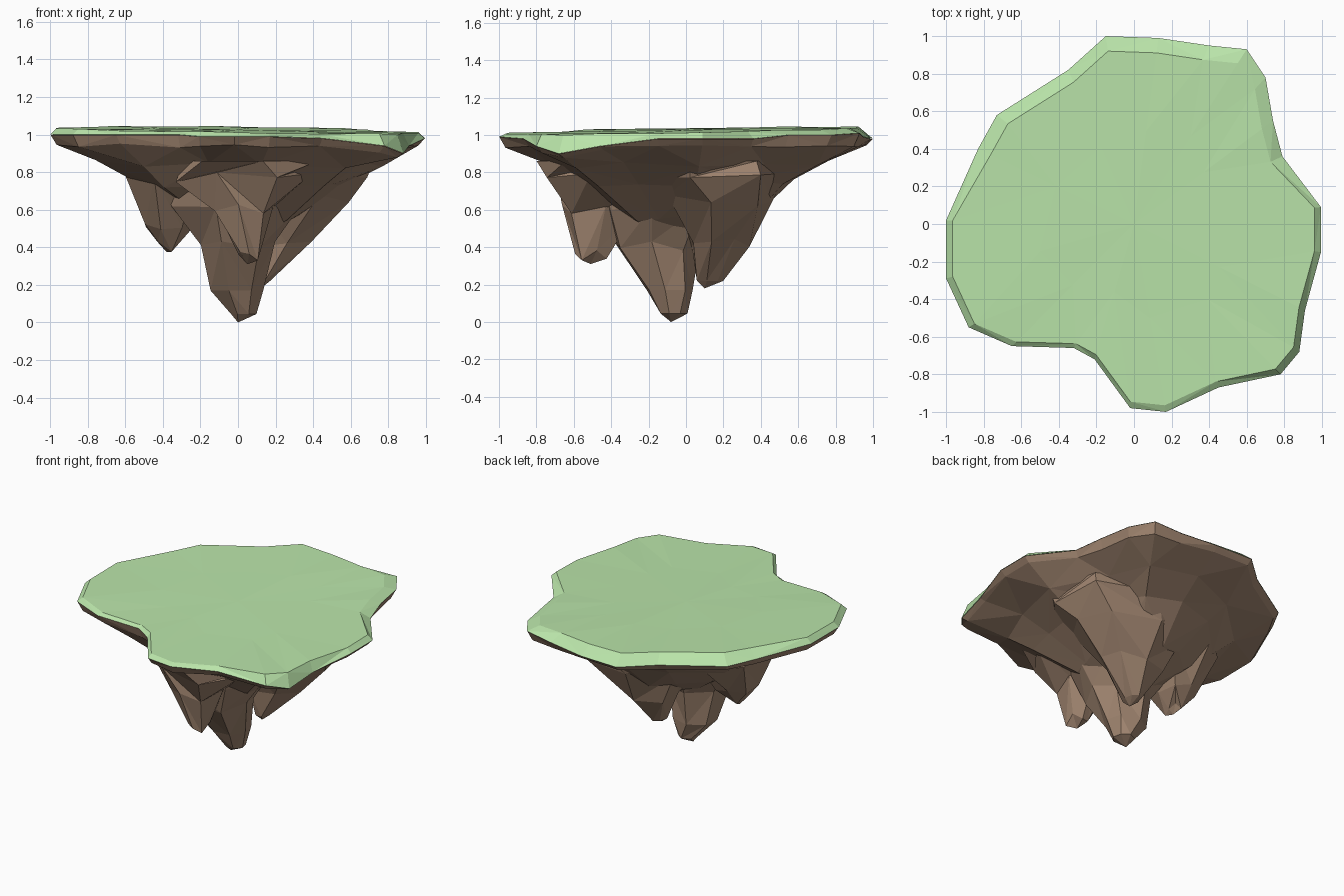
import bpy, bmesh, math, random
from mathutils import Vector

if "Cube" in bpy.data.objects:
    bpy.data.objects.remove(bpy.data.objects["Cube"])

random.seed(7)


def material(name, rgb):
    m = bpy.data.materials.new(name)
    m.diffuse_color = (*rgb, 1)
    m.use_nodes = True
    m.node_tree.nodes["Principled BSDF"].inputs["Base Color"].default_value = m.diffuse_color
    return m


GRASS = material("grass", (0.49, 0.78, 0.40))
ROCK = material("rock", (0.36, 0.24, 0.165))

# Rim of the island: x, y and height of the grass edge
RIM = [(0.995, 0.09, 0.98), (0.79, 0.36, 0.98), (0.74, 0.55, 1.0), (0.70, 0.78, 1.0),
       (0.60, 0.93, 1.01), (0.40, 0.95, 0.99), (0.13, 0.99, 0.98), (-0.15, 1.0, 0.98),
       (-0.35, 0.82, 0.98), (-0.73, 0.58, 0.98), (-0.83, 0.40, 0.99), (-1.0, 0.02, 1.0),
       (-1.0, -0.29, 1.0), (-0.88, -0.55, 1.0), (-0.65, -0.65, 1.0), (-0.32, -0.66, 1.0),
       (-0.21, -0.72, 0.99), (-0.02, -0.98, 0.99), (0.17, -1.0, 0.99), (0.45, -0.87, 0.98),
       (0.78, -0.80, 0.94), (0.88, -0.68, 0.90), (0.91, -0.46, 0.94), (0.995, -0.15, 0.98)]
RIM = [Vector(p) for p in RIM]


def jit(a):
    return random.uniform(-a, a)


def loft(name, rings, mat, start=None, end=None):
    """Triangulated skin over rings; a ring may have half the points of the one before."""
    bm = bmesh.new()
    loops = [[bm.verts.new(p) for p in r] for r in rings]
    for a, b in zip(loops, loops[1:]):
        n, m = len(a), len(b)
        for j in range(m):
            k = (j + 1) % m
            if n == m:
                tris = [(a[j], a[k], b[k]), (a[j], b[k], b[j])]
                if j % 2:
                    tris = [(a[j], a[k], b[j]), (a[k], b[k], b[j])]
            else:
                i0, i1, i2 = 2 * j, 2 * j + 1, (2 * j + 2) % n
                tris = [(a[i0], a[i1], b[j]), (a[i1], b[k], b[j]), (a[i1], a[i2], b[k])]
            for t in tris:
                bm.faces.new(t)
    for loop, apex in ((loops[0], start), (loops[-1], end)):
        if apex is not None:
            c = bm.verts.new(apex)
            for j in range(len(loop)):
                bm.faces.new((loop[j], loop[(j + 1) % len(loop)], c))
    bmesh.ops.recalc_face_normals(bm, faces=bm.faces)
    me = bpy.data.meshes.new(name)
    bm.to_mesh(me)
    bm.free()
    me.materials.append(mat)
    ob = bpy.data.objects.new(name, me)
    bpy.context.collection.objects.link(ob)
    return ob


def rim_ring(scale, z, wobble=0.0, zw=0.0, step=1):
    return [(p.x * (s := scale * (1 + jit(wobble))), p.y * s, z + jit(zw)) for p in RIM[::step]]


# Grass cap: drooping edge, bevelled shoulder (wider at the back), gently tilted top
def top_height(x, y):
    return 1.026 + 0.018 * y - 0.013 * x + jit(0.004)


shoulder = []
for p in RIM:
    s = 0.92 if p.y > 0.3 else 0.965
    shoulder.append((p.x * s, p.y * s, top_height(p.x, p.y)))
inner = [(p.x * 0.5, p.y * 0.5, top_height(p.x / 2, p.y / 2)) for p in RIM[::2]]
grass = loft("grass_top", [RIM, shoulder, inner], GRASS, end=(0, 0, 1.026))

# Rock bowl under the grass
edge = [(p.x * 0.998, p.y * 0.998, p.z - 0.001) for p in RIM]
lip = [(p.x * 0.965, p.y * 0.965, min(p.z, 0.965) - 0.025 + jit(0.012)) for p in RIM]
bowl = loft("rock_bowl",
            [edge, lip, rim_ring(0.75, 0.84, 0.04, 0.025, 2),
             rim_ring(0.58, 0.74, 0.05, 0.03, 2), rim_ring(0.34, 0.57, 0.08, 0.03, 2)],
            ROCK, start=(0, 0, 0.96), end=(-0.03, -0.03, 0.38))


# Spires: each level is x min, x max, y min, y max, z
def spire(name, tip, levels, sides=7):
    rings = []
    for x0, x1, y0, y1, z in levels:
        turn = jit(0.35)
        ring = []
        for i in range(sides):
            a = 2 * math.pi * i / sides + turn
            r = 1.04 + jit(0.1)
            ring.append(((x0 + x1) / 2 + (x1 - x0) / 2 * r * math.cos(a),
                         (y0 + y1) / 2 + (y1 - y0) / 2 * r * math.sin(a),
                         z + (jit(0.03) if 0.25 < z < 0.85 else 0)))
        rings.append(ring)
    x0, x1, y0, y1, z = levels[-1]
    ob = loft(name, rings, ROCK, start=tip, end=((x0 + x1) / 2, (y0 + y1) / 2, z))
    ob.hide_render = True
    ob.hide_set(True)
    mod = bowl.modifiers.new(name, "BOOLEAN")
    mod.operation, mod.solver, mod.object = "UNION", "EXACT", ob


spire("main_spire", (0.0, -0.08, 0.0),
      [(-0.04, 0.10, -0.14, 0.0, 0.045), (-0.15, 0.14, -0.22, 0.02, 0.17),
       (-0.22, 0.2, -0.37, 0.05, 0.41), (-0.34, 0.34, -0.46, 0.15, 0.6),
       (-0.4, 0.42, -0.48, 0.2, 0.86)])
spire("front_spire", (0.05, -0.51, 0.31),
      [(0.0, 0.11, -0.59, -0.42, 0.355), (-0.13, 0.17, -0.66, -0.25, 0.6),
       (-0.32, 0.42, -0.75, -0.1, 0.77), (-0.3, 0.5, -0.8, -0.1, 0.86)])
spire("left_spire", (-0.38, -0.06, 0.375),
      [(-0.43, -0.34, -0.12, 0.0, 0.405), (-0.5, -0.25, -0.2, 0.1, 0.52),
       (-0.6, -0.1, -0.4, 0.3, 0.77), (-0.64, -0.1, -0.42, 0.32, 0.86)])
spire("back_spire", (0.12, 0.10, 0.18),
      [(0.07, 0.17, 0.06, 0.2, 0.22), (-0.04, 0.38, 0.03, 0.32, 0.42),
       (-0.2, 0.6, -0.12, 0.45, 0.65), (-0.28, 0.71, -0.28, 0.55, 0.8),
       (-0.25, 0.71, -0.25, 0.55, 0.86)])
